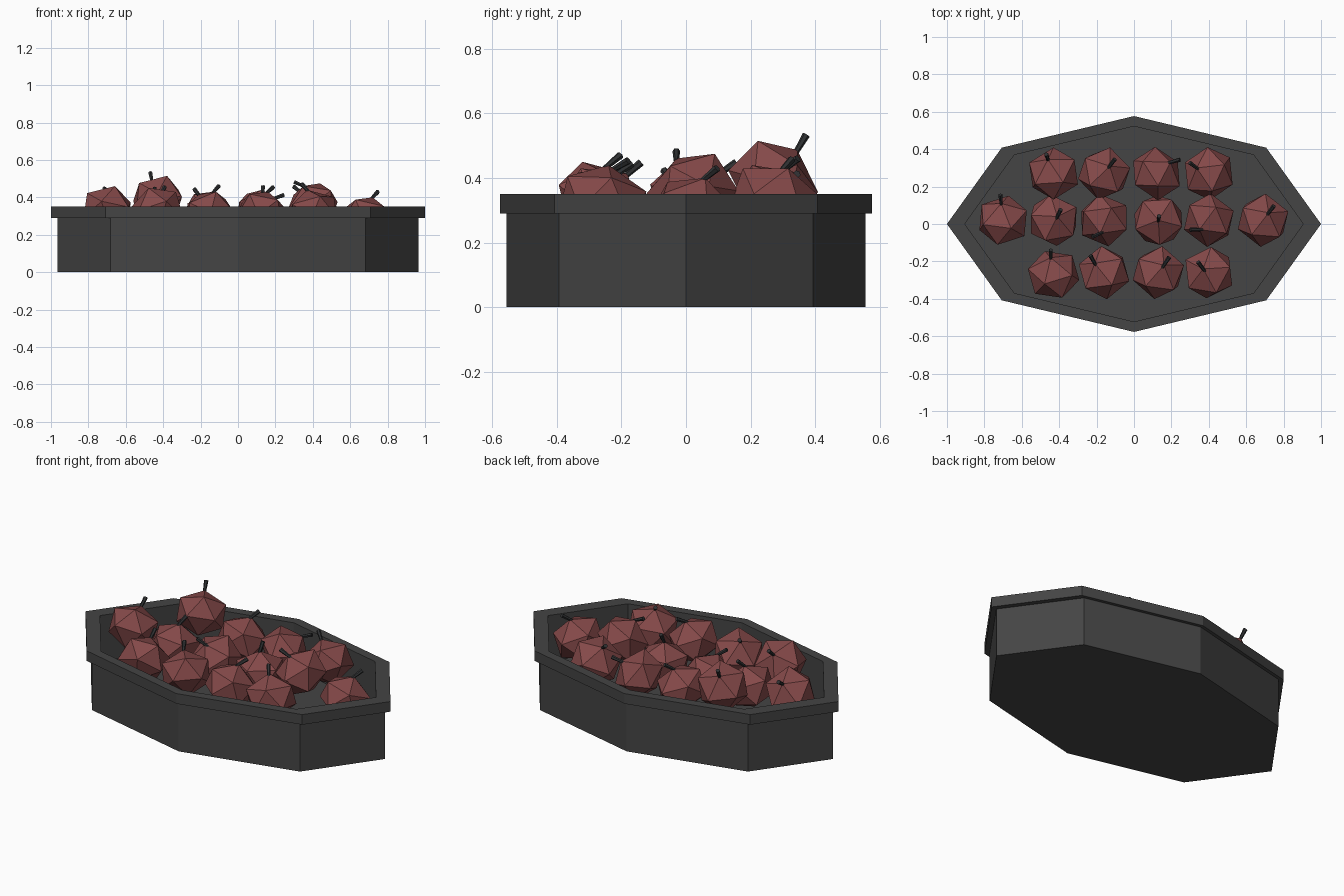
import bpy, bmesh, math, random
from mathutils import Vector, Matrix

if "Cube" in bpy.data.objects:
    bpy.data.objects.remove(bpy.data.objects["Cube"])

random.seed(4)


def material(name, rgb):
    m = bpy.data.materials.new(name)
    m.diffuse_color = (*rgb, 1)
    m.use_nodes = True
    m.node_tree.nodes["Principled BSDF"].inputs["Base Color"].default_value = m.diffuse_color
    return m


GREY = material("charcoal_grey", (0.058, 0.058, 0.058))
RED = material("dull_red", (0.235, 0.067, 0.067))
STEM = material("dark_stem", (0.03, 0.032, 0.034))


def make_object(name, bm, mat):
    bmesh.ops.recalc_face_normals(bm, faces=bm.faces)
    mesh = bpy.data.meshes.new(name)
    bm.to_mesh(mesh)
    bm.free()
    mesh.materials.append(mat)
    ob = bpy.data.objects.new(name, mesh)
    bpy.context.collection.objects.link(ob)
    return ob


# Tray: eight-sided profile, squeezed in y, with an overhanging rim
SQUEEZE = 0.577
profile = [(0.965, 0), (0.965, 0.29), (1.0, 0.29), (1.0, 0.35),
           (0.905, 0.35), (0.905, 0.08)]
bm = bmesh.new()
rings = []
for r, z in profile:
    rings.append([bm.verts.new((r * math.cos(i * math.pi / 4),
                                r * math.sin(i * math.pi / 4) * SQUEEZE, z))
                  for i in range(8)])
for a, b in zip(rings, rings[1:]):
    for i in range(8):
        j = (i + 1) % 8
        bm.faces.new((a[i], a[j], b[j], b[i]))
bm.faces.new(rings[0])
bm.faces.new(rings[-1])
make_object("tray", bm, GREY)

# Fruit: centre x, y, top height, stem base offset x, y, stem lean x, y
fruits = [
    (-0.43, 0.27, 0.515, -0.03, 0.075, -0.01, 0.03),
    (-0.16, 0.27, 0.43, 0.03, 0.04, 0.03, 0.04),
    (0.12, 0.27, 0.44, 0.075, 0.06, 0.055, 0.015),
    (0.40, 0.27, 0.43, -0.065, 0.03, -0.04, 0.03),
    (-0.70, 0.02, 0.46, -0.01, 0.09, -0.005, 0.05),
    (-0.43, 0.02, 0.42, 0.02, 0.02, 0.02, 0.04),
    (-0.16, 0.02, 0.41, -0.02, -0.07, -0.045, -0.02),
    (0.13, 0.02, 0.41, 0.0, 0.0, 0.005, 0.025),
    (0.40, 0.02, 0.475, -0.05, -0.05, -0.055, 0.0),
    (0.69, 0.02, 0.40, 0.03, 0.04, 0.03, 0.04),
    (-0.43, -0.27, 0.45, -0.015, 0.09, 0.0, 0.045),
    (-0.16, -0.26, 0.43, -0.05, 0.05, -0.025, 0.045),
    (0.13, -0.26, 0.43, 0.03, 0.04, 0.03, 0.045),
    (0.40, -0.26, 0.44, -0.03, 0.02, -0.03, 0.04),
]
RADIUS, FLAT = 0.147, 0.86
POLE = RADIUS * FLAT
for n, (x, y, top, bx, by, lx, ly) in enumerate(fruits, 1):
    # slightly flattened icosahedron with its pole tilted towards the stem
    pole = Vector((bx, by, math.sqrt(max(POLE ** 2 - bx * bx - by * by, 0.001))))
    pole.normalize()
    turn = Vector((0, 0, 1)).rotation_difference(pole).to_matrix().to_4x4()
    roll = Matrix.Rotation(random.uniform(0, 1.25), 4, 'Z')
    bm = bmesh.new()
    bmesh.ops.create_icosphere(bm, subdivisions=1, radius=RADIUS,
                               matrix=turn @ Matrix.Diagonal((1, 1, FLAT, 1)) @ roll)
    cz = top - max(v.co.z for v in bm.verts)
    centre = Vector((x, y, cz))
    ob = make_object(f"fruit_{n:02d}", bm, RED)
    ob.location = centre

    # short tapered stem, sunk a little into the fruit
    lean = Vector((lx, ly, math.sqrt(max(0.06 ** 2 - lx * lx - ly * ly, 0.0002))))
    lean.normalize()
    bm = bmesh.new()
    bmesh.ops.create_cone(bm, cap_ends=True, segments=6, radius1=0.008,
                          radius2=0.012, depth=0.075)
    ob = make_object(f"stem_{n:02d}", bm, STEM)
    ob.rotation_mode = 'QUATERNION'
    ob.rotation_quaternion = Vector((0, 0, 1)).rotation_difference(lean)
    ob.location = centre + pole * POLE + lean * 0.0175
